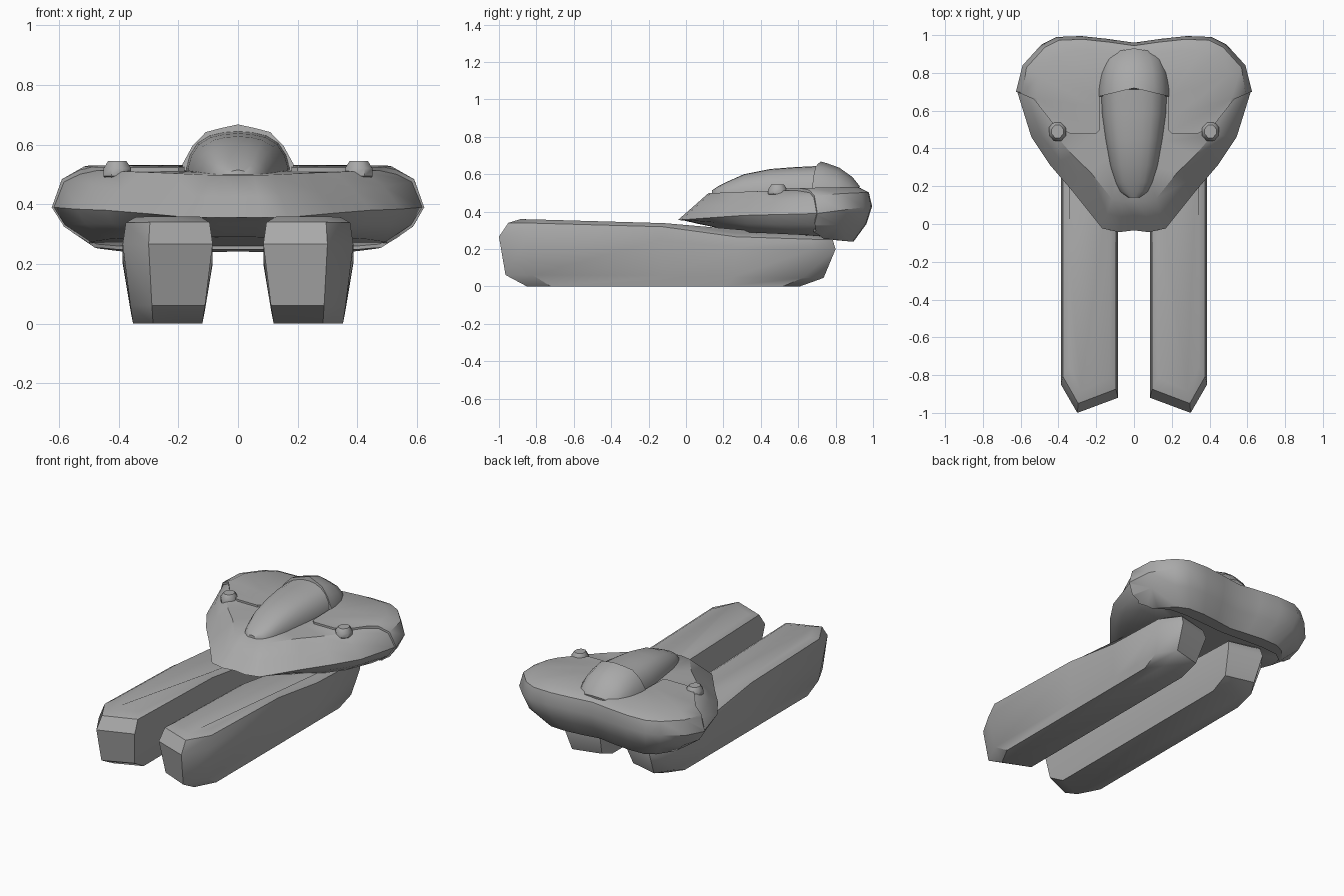
import bpy, bmesh, math

if "Cube" in bpy.data.objects:
    bpy.data.objects.remove(bpy.data.objects["Cube"])

grey = bpy.data.materials.new("hull grey")
grey.use_nodes = True
grey.diffuse_color = (0.4, 0.4, 0.4, 1)
grey.node_tree.nodes["Principled BSDF"].inputs["Base Color"].default_value = (0.4, 0.4, 0.4, 1)


def interp(t, pts):
    """Piecewise linear value through (t, value) points."""
    if t <= pts[0][0]:
        return pts[0][1]
    for (a, va), (b, vb) in zip(pts, pts[1:]):
        if t <= b:
            return va + (vb - va) * (t - a) / (b - a)
    return pts[-1][1]


def loft(name, rings, angle=40):
    """Skin a stack of closed rings and cap both ends."""
    bm = bmesh.new()
    rows = [[bm.verts.new(p) for p in ring] for ring in rings]
    n = len(rows[0])
    for a, b in zip(rows, rows[1:]):
        for i in range(n):
            j = (i + 1) % n
            bm.faces.new((a[i], a[j], b[j], b[i]))
    bm.faces.new(rows[0])
    bm.faces.new(rows[-1])
    bmesh.ops.recalc_face_normals(bm, faces=bm.faces)
    mesh = bpy.data.meshes.new(name)
    bm.to_mesh(mesh)
    bm.free()
    mesh.materials.append(grey)
    obj = bpy.data.objects.new(name, mesh)
    bpy.context.collection.objects.link(obj)
    smooth(obj, angle)
    return obj


def smooth(obj, angle=40):
    bpy.ops.object.select_all(action='DESELECT')
    obj.select_set(True)
    bpy.context.view_layer.objects.active = obj
    bpy.ops.object.shade_smooth_by_angle(angle=math.radians(angle))


def mirrored(half):
    """Close a half outline that runs from x = 0 to x = 0."""
    return half + [(-x, y) for x, y in half[-2:0:-1]]


# Hull: plan outline with heights that follow its length
OUTLINE = mirrored([(0, .96), (.14, .98), (.28, .995), (.41, .99), (.49, .95), (.59, .84),
                    (.625, .70), (.55, .46), (.45, .31), (.33, .17), (.17, -.03), (.08, -.05), (0, -.04)])
MID = [(-.05, .355), (.3, .38), (.7, .39), (1, .43)]
BOTTOM = [(-.05, .345), (.27, .28), (.7, .26), (.88, .24)]
TOP = [(.1, .51), (.4, .522), (.9, .532)]
CENTRE = .5


def hull_ring(level, k):
    ring = []
    for x, y in OUTLINE:
        t = min(1, max(0, (y - .2) / .6))
        rim = .7 + .15 * t
        s, frac = {"floor": (.35, -1), "under": (.8, -1), "low": (.94, -.5), "mid": (1, 0),
                   "high": ((1 + rim) / 2 + .04 * t, .5 + .22 * t),
                   "rim": (rim, 1), "deck": (.35, 1)}[level]
        yy = CENTRE + (y - CENTRE) * s
        m = interp(y, MID)
        z = m + frac * (interp(yy, TOP) - k - m) if frac > 0 else m - frac * (interp(yy, BOTTOM) + k - m)
        s *= 1 - k
        ring.append((x * s, CENTRE + (y - CENTRE) * s, z))
    return ring


LEVELS = ["floor", "under", "low", "mid", "high", "rim", "deck"]
hull = loft("hull", [hull_ring(v, .012) for v in LEVELS])
rear_shell = loft("rear_shell", [hull_ring(v, 0) for v in LEVELS])

# Rear shell keeps only the part behind the seam
upper = mirrored([(0, 1.2), (.8, 1.2), (.8, .69), (.62, .70), (.53, .66), (.42, .52),
                  (.34, .48), (.2, .48), (.18, .5), (.18, .68), (0, .69)])
lower = mirrored([(0, 1.2), (.8, 1.2), (.8, .69), (.62, .70), (.55, .70), (.5, .72),
                  (.45, .76), (.4, .8), (.3, .81), (.15, .8), (0, .79)])
cutter = loft("seam_cutter", [[(x, y, z) for x, y in poly]
                              for poly, z in ((lower, .1), (lower, .27), (upper, .48), (upper, .8))])
cutter.hide_render = True
mod = rear_shell.modifiers.new("seam", 'BOOLEAN')
mod.operation = 'INTERSECT'
mod.solver = 'EXACT'
mod.object = cutter
bpy.context.view_layer.objects.active = rear_shell
bpy.ops.object.modifier_apply(modifier=mod.name)
bpy.data.objects.remove(cutter)
smooth(rear_shell)


# Canopy: arched sections set along the length as (y, half width, ridge height)
def arch(y, width, height, sweep, profile):
    base = .47
    half = [(width * u, y - sweep * u, base + (height - base) * v) for u, v in profile]
    return half + [(-x, yy, z) for x, yy, z in half[-2::-1]]


ROUND = [(1, 0), (1, .3), (.93, .55), (.78, .78), (.55, .92), (.28, .98), (0, 1)]
FACETED = [(1, 0), (1, .33), (.82, .64), (.58, .87), (.3, .94), (0, 1)]
loft("windscreen", [arch(y, w, h, 0, ROUND) for y, w, h in
                    [(.14, .035, .515), (.17, .075, .535), (.22, .098, .56), (.31, .125, .60),
                     (.45, .15, .628), (.58, .168, .638), (.72, .175, .645)]])
loft("canopy_back", [arch(y, w, h, sw, FACETED) for y, w, h, sw in
                     [(.72, .186, .668, .045), (.75, .184, .66, .03), (.82, .172, .635, .02),
                      (.89, .15, .585, .02), (.93, .115, .535, .02)]])


# Side pods: small eight-sided knobs
for side, label in ((1, "left"), (-1, "right")):
    def disc(r, z):
        return [(side * .405 + r * math.cos(math.pi * (i + .5) / 4),
                 .49 + r * 1.1 * math.sin(math.pi * (i + .5) / 4), z) for i in range(8)]
    loft(label + "_pod", [disc(.035, .48), disc(.05, .495), disc(.05, .52), disc(.033, .546)])


# Skids: long tapered floats with pointed ends
PLAN = [(.085, -.92), (.3, -1), (.387, -.85), (.387, -.13), (.387, .27), (.387, .68),
        (.3, .8), (.085, .75), (.085, .27), (.085, -.13)]
SKID_TOP = [(-.87, .36), (-.13, .34), (.02, .325), (.27, .285), (.75, .27)]
AXIS = .235


def skid_ring(side, sx, front, back, frac, drop=0):
    ring = []
    for x, y in PLAN:
        yy = y * (front if y < 0 else back)
        z = frac * (interp(yy, SKID_TOP) - drop)
        ring.append((side * (AXIS + (x - AXIS) * sx), yy, z))
    return ring


for side, label in ((1, "left"), (-1, "right")):
    loft(label + "_skid", [skid_ring(side, .77, .85, .76, 0),
                           skid_ring(side, .83, .965, .92, .17),
                           skid_ring(side, 1, 1, 1, .74),
                           skid_ring(side, .93, .95, .98, 1, .02),
                           skid_ring(side, .72, .885, .95, 1)])
